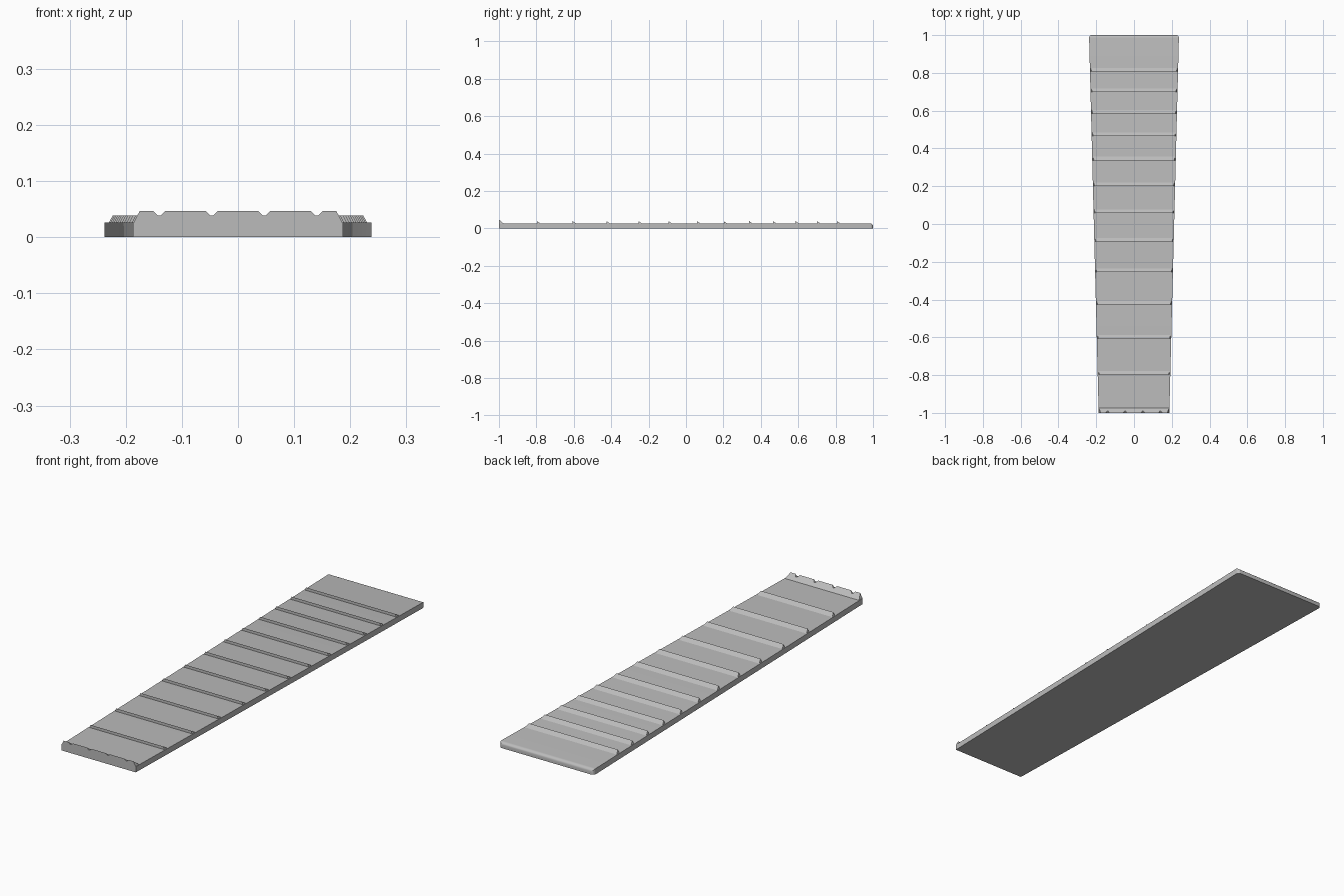
import bpy, bmesh, math

if "Cube" in bpy.data.objects:
    bpy.data.objects.remove(bpy.data.objects["Cube"])

grey = bpy.data.materials.new("light_grey")
grey.diffuse_color = (0.5, 0.5, 0.5, 1)
grey.use_nodes = True
grey.node_tree.nodes["Principled BSDF"].inputs["Base Color"].default_value = grey.diffuse_color
TOP = 0.026


def half_width(y):
    return 0.2125 + 0.0255 * y


def finish(name, bm):
    bmesh.ops.recalc_face_normals(bm, faces=bm.faces)
    mesh = bpy.data.meshes.new(name)
    bm.to_mesh(mesh)
    bm.free()
    mesh.materials.append(grey)
    obj = bpy.data.objects.new(name, mesh)
    bpy.context.collection.objects.link(obj)
    return obj


def loft(name, ring_a, ring_b):
    """Solid between two matching outlines."""
    bm = bmesh.new()
    a = [bm.verts.new(p) for p in ring_a]
    b = [bm.verts.new(p) for p in ring_b]
    n = len(a)
    bm.faces.new(a)
    bm.faces.new(b)
    for i in range(n):
        bm.faces.new((a[i], a[(i + 1) % n], b[(i + 1) % n], b[i]))
    return finish(name, bm)


def ridge(name, y, half, depth, height, inset):
    """Upright front face, sloping back, ends leaning inwards."""
    def end(s):
        return [(s * half, y, TOP - 0.002), (s * half, y, TOP),
                (s * (half - inset), y, TOP + height),
                (s * half, y + depth, TOP), (s * half, y + depth, TOP - 0.002)]
    return loft(name, end(-1), end(1))


# Tapered board with rounded far end
w0, w1 = half_width(-1), half_width(1)
outline = [(-w0, -1), (w0, -1), (w1, 1), (-w1, 1)]
board = loft("board", [(x, y, 0) for x, y in outline], [(x, y, TOP) for x, y in outline])
bm = bmesh.new()
bm.from_mesh(board.data)
far = [e for e in bm.edges if all(v.co.y > 0.9 for v in e.verts)
       and max(v.co.z for v in e.verts) > 0.01]
bmesh.ops.bevel(bm, geom=far, offset=0.015, segments=5, profile=0.5, affect='EDGES')
bm.to_mesh(board.data)
bm.free()

# Frets, spaced by equal semitones
SCALE = 3.614
for n in range(1, 13):
    y = -1 + SCALE * (1 - 2 ** (-n / 12))
    ridge(f"fret_{n}", y, half_width(y) - 0.003, 0.019, 0.013, 0.007)

# Nut with four string notches
nut = ridge("nut", -1, w0 - 0.001, 0.025, 0.021, 0.011)
for i, x in enumerate((-0.14, -0.047, 0.047, 0.14)):
    shape = [(x - 0.003, 0.039), (x + 0.003, 0.039), (x + 0.022, 0.058), (x - 0.022, 0.058)]
    cutter = loft(f"notch_cutter_{i}", [(px, -1.05, z) for px, z in shape],
                  [(px, -0.95, z) for px, z in shape])
    cutter.hide_render = True
    cutter.hide_viewport = True
    mod = nut.modifiers.new("notch", 'BOOLEAN')
    mod.operation = 'DIFFERENCE'
    mod.solver = 'EXACT'
    mod.object = cutter

# Smooth the rounded end, keep the sharp edges
bpy.context.view_layer.objects.active = board
board.select_set(True)
bpy.ops.object.shade_smooth_by_angle(angle=math.radians(30))
